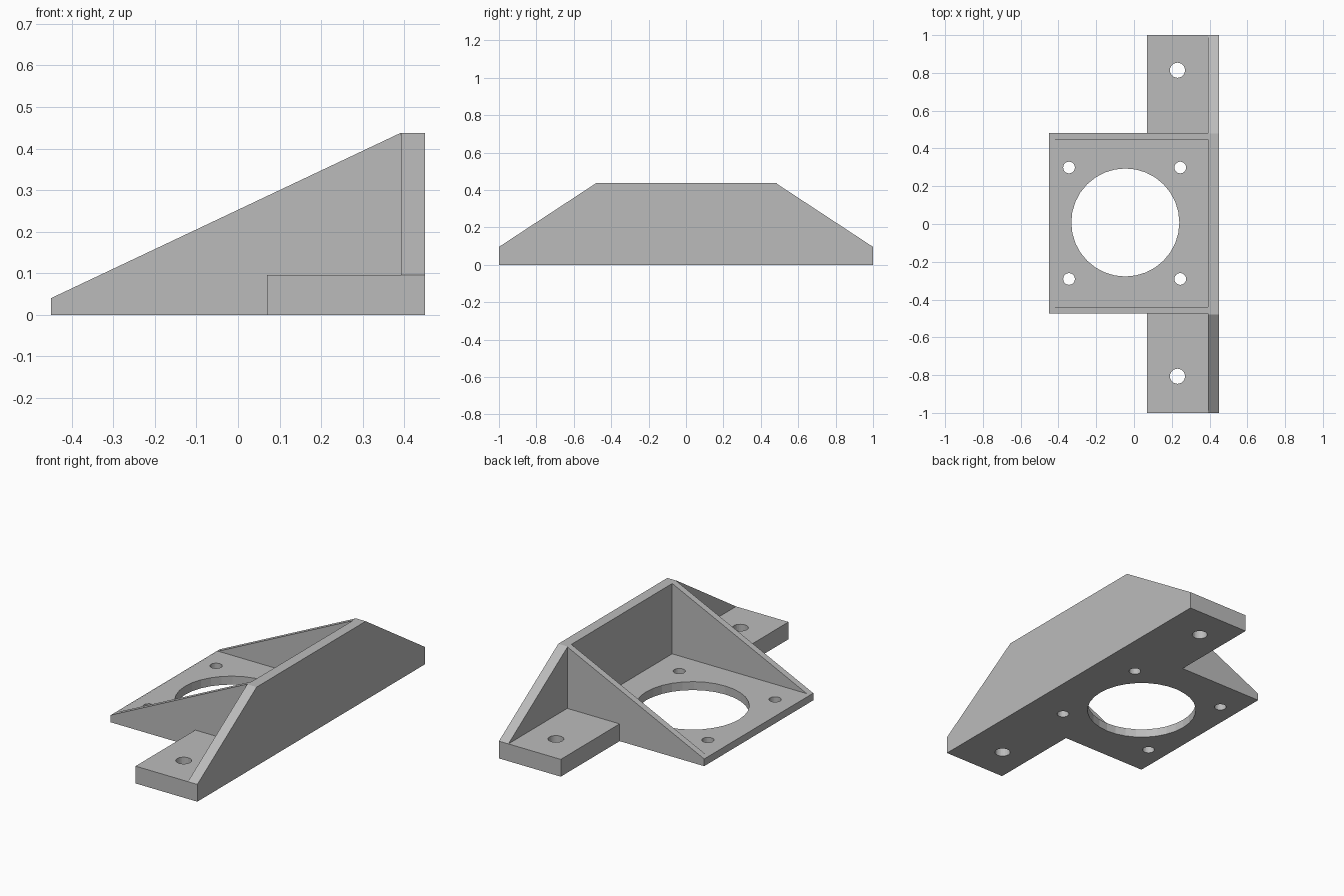
import bpy, bmesh
from mathutils import Vector

cube = bpy.data.objects.get("Cube")
if cube:
    bpy.data.objects.remove(cube, do_unlink=True)

grey = bpy.data.materials.new("plain grey")
grey.use_nodes = True
colour = (0.5, 0.5, 0.5, 1)
grey.diffuse_color = colour
grey.node_tree.nodes["Principled BSDF"].inputs["Base Color"].default_value = colour

# Main dimensions
FRONT, WALL, BACK = -0.45, 0.392, 0.45
HALF, INNER, MID = 0.479, 0.443, 0.004
LIP, FLOOR, EAR, TOP = 0.04, 0.047, 0.096, 0.438
EAR_FRONT = 0.07


def prism(name, points, sweep):
    """Sweep a planar outline along a vector into a solid."""
    bm = bmesh.new()
    face = bm.faces.new([bm.verts.new(p) for p in points])
    swept = bmesh.ops.extrude_face_region(bm, geom=[face])["geom"]
    moved = [v for v in swept if isinstance(v, bmesh.types.BMVert)]
    bmesh.ops.translate(bm, verts=moved, vec=Vector(sweep))
    bmesh.ops.recalc_face_normals(bm, faces=bm.faces)
    mesh = bpy.data.meshes.new(name)
    bm.to_mesh(mesh)
    bm.free()
    mesh.materials.append(grey)
    obj = bpy.data.objects.new(name, mesh)
    bpy.context.collection.objects.link(obj)
    return obj


def along_y(name, profile, y0, y1):
    return prism(name, [(x, y0, z) for x, z in profile], (0, y1 - y0, 0))


def drill(obj, x, y, radius, sides):
    """Cut a round vertical hole through a part."""
    bpy.ops.mesh.primitive_cylinder_add(vertices=sides, radius=radius, depth=1, location=(x, y, 0))
    cutter = bpy.context.object
    cutter.hide_render = True
    cutter.data.materials.append(grey)
    mod = obj.modifiers.new("hole", "BOOLEAN")
    mod.operation, mod.solver, mod.object = "DIFFERENCE", "EXACT", cutter
    bpy.context.view_layer.objects.active = obj
    bpy.ops.object.modifier_apply(modifier=mod.name)
    bpy.data.objects.remove(cutter, do_unlink=True)


# Back wall with sloping shoulders
wall = [(-1, 0), (1, 0), (1, EAR), (HALF, TOP), (-HALF, TOP), (-1, EAR)]
prism("back_wall", [(WALL, y, z) for y, z in wall], (BACK - WALL, 0, 0))

# Floor plate, its front edge following the gusset slope
slope = (TOP - LIP) / (WALL - FRONT)
bevel = FRONT + (FLOOR - LIP) / slope
floor = along_y("floor_plate", [(FRONT, 0), (WALL, 0), (WALL, FLOOR), (bevel, FLOOR), (FRONT, LIP)],
                MID - INNER, MID + INNER)
drill(floor, -0.046, MID + 0.004, 0.286, 32)
for x in (-0.344, 0.245):
    for y in (-0.295, 0.295):
        drill(floor, x, MID + y, 0.031, 24)

# Side gussets and mounting ears
for side, label in ((1, "back"), (-1, "front")):
    along_y("gusset_" + label, [(FRONT, 0), (WALL, 0), (WALL, TOP), (FRONT, LIP)],
            MID + side * INNER, MID + side * HALF)
    ear = along_y("mounting_ear_" + label, [(EAR_FRONT, 0), (WALL, 0), (WALL, EAR), (EAR_FRONT, EAR)],
                  MID + side * HALF, side)
    drill(ear, 0.23, side * 0.81 + MID, 0.04, 24)
